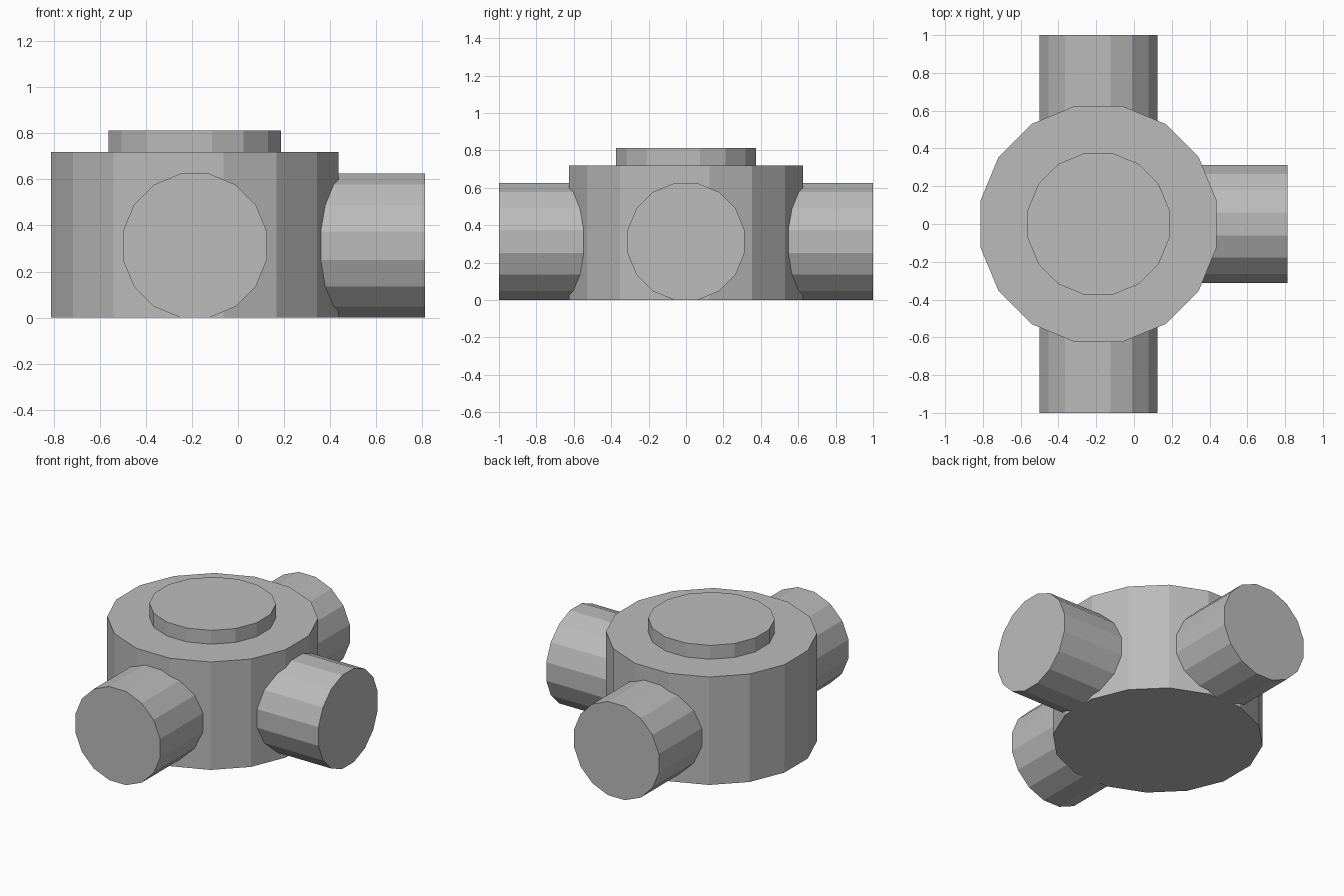
import bpy, math
from mathutils import Matrix, Vector

if "Cube" in bpy.data.objects:
    bpy.data.objects.remove(bpy.data.objects["Cube"])

SIDES = 16
CX = -0.1875          # hub axis
PIPE_R = 0.3125       # flat-to-axis distance, also the pipe height

grey = bpy.data.materials.new("plain grey")
grey.diffuse_color = (0.5, 0.5, 0.5, 1)
grey.use_nodes = True
grey.node_tree.nodes["Principled BSDF"].inputs["Base Color"].default_value = grey.diffuse_color


def prism(name, apothem, start, end):
    """16-sided solid between two points, with flats facing the axes."""
    start, end = Vector(start), Vector(end)
    axis = end - start
    bpy.ops.mesh.primitive_cylinder_add(
        vertices=SIDES, radius=apothem / math.cos(math.pi / SIDES), depth=axis.length)
    ob = bpy.context.object
    ob.name = name
    turn = Matrix.Rotation(math.pi / SIDES, 4, 'Z')
    if abs(axis.x) > 0:
        tilt = Matrix.Rotation(math.pi / 2, 4, 'Y')
    elif abs(axis.y) > 0:
        tilt = Matrix.Rotation(math.pi / 2, 4, 'X')
    else:
        tilt = Matrix.Identity(4)
    ob.data.transform(Matrix.Translation((start + end) / 2) @ tilt @ turn)
    ob.data.materials.append(grey)
    return ob


# Central drum and its raised lid
prism("hub", 0.625, (CX, 0, 0), (CX, 0, 0.72))
prism("lid", 0.375, (CX, 0, 0.72), (CX, 0, 0.8125))

# Straight pipe through the hub, and the side branch
prism("through_pipe", PIPE_R, (CX, -1, PIPE_R), (CX, 1, PIPE_R))
prism("side_pipe", PIPE_R, (CX, 0, PIPE_R), (0.8125, 0, PIPE_R))
